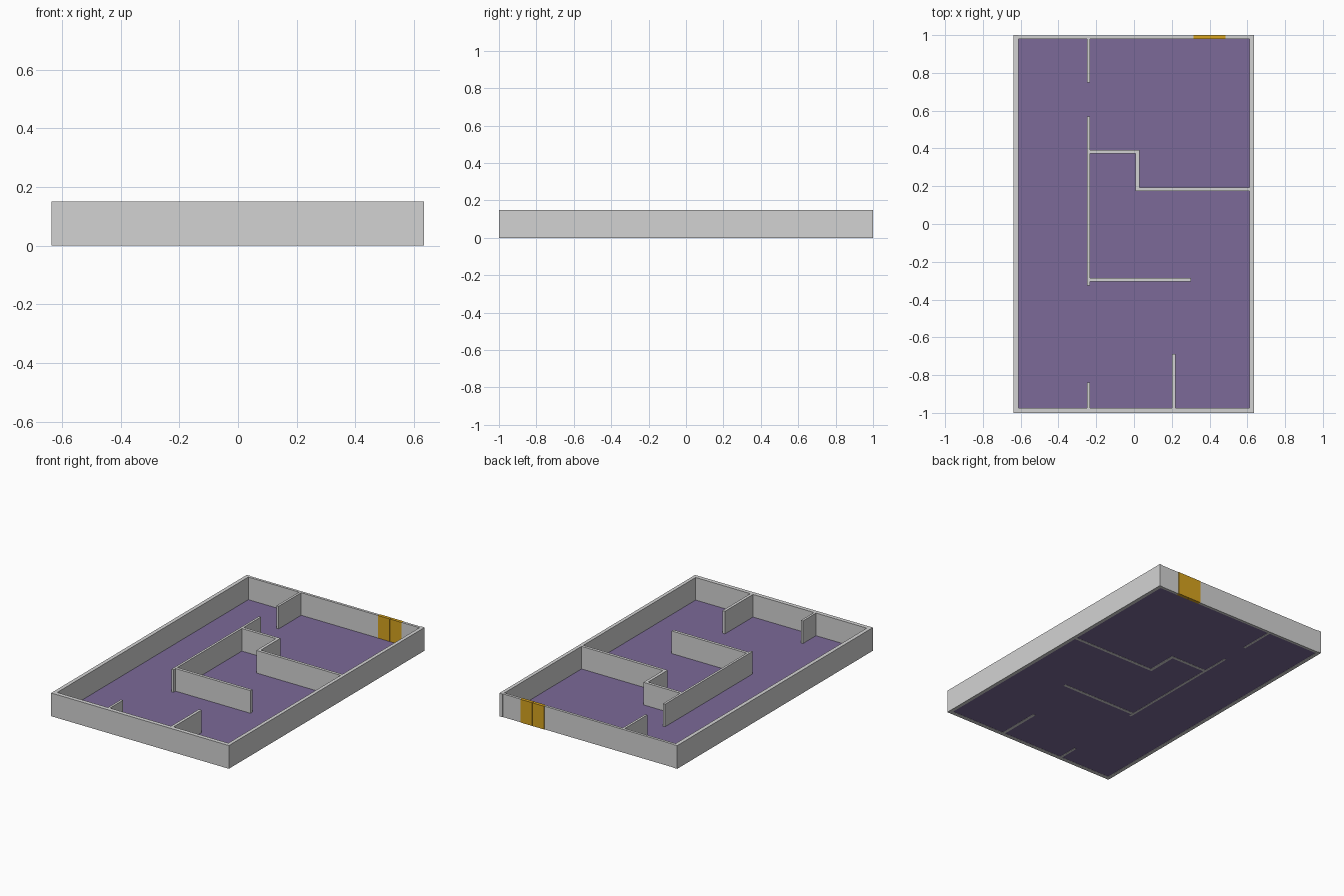
import bpy
import bmesh
from mathutils import Matrix, Vector

if "Cube" in bpy.data.objects:
    bpy.data.objects.remove(bpy.data.objects["Cube"])

HEIGHT = 0.15


def make_material(name, rgb):
    mat = bpy.data.materials.new(name)
    mat.use_nodes = True
    mat.diffuse_color = (*rgb, 1)
    mat.node_tree.nodes["Principled BSDF"].inputs["Base Color"].default_value = (*rgb, 1)
    return mat


def box(name, mat, x0, x1, y0, y1, z0=0.0, z1=HEIGHT):
    """Flat-faced box between two corners."""
    size = Vector((x1 - x0, y1 - y0, z1 - z0))
    middle = Vector((x0 + x1, y0 + y1, z0 + z1)) / 2
    bm = bmesh.new()
    bmesh.ops.create_cube(bm, size=1, matrix=Matrix.Translation(middle) @ Matrix.Diagonal((*size, 1)))
    mesh = bpy.data.meshes.new(name)
    bm.to_mesh(mesh)
    bm.free()
    mesh.materials.append(mat)
    obj = bpy.data.objects.new(name, mesh)
    bpy.context.collection.objects.link(obj)
    return obj


grey = make_material("wall grey", (0.65, 0.65, 0.65))
purple = make_material("floor purple", (0.20, 0.144, 0.315))
gold = make_material("door gold", (0.68, 0.37, 0.014))

# Floor slab, just above the wall bottoms
box("floor", purple, -0.612, 0.612, -0.975, 0.982, 0.001, 0.004)

# Outer walls, with a gap in the back one for the door
box("left_wall", grey, 0.612, 0.635, -1, 1)
box("right_wall", grey, -0.637, -0.612, -1, 1)
box("front_wall", grey, -0.612, 0.612, -1, -0.973)
box("back_wall_long", grey, -0.612, 0.315, 0.98, 0.997)
box("back_wall_short", grey, 0.485, 0.612, 0.98, 0.997)

# Hallway partition in three stretches, with open doorways between them
for label, y0, y1 in (("front", -0.973, -0.84), ("middle", -0.325, 0.57), ("back", 0.75, 0.98)):
    box("hall_wall_" + label, grey, -0.249, -0.234, y0, y1)

# Stepped room divider
box("step_wall_inner", grey, -0.234, 0.029, 0.374, 0.393)
box("step_wall_link", grey, 0.009, 0.029, 0.193, 0.374)
box("step_wall_outer", grey, 0.009, 0.612, 0.174, 0.193)

# Free-ended partitions
box("room_wall", grey, -0.234, 0.302, -0.304, -0.285)
box("front_stub_wall", grey, 0.202, 0.221, -0.973, -0.687)

# Double door
for side, x0, x1 in (("right", 0.315, 0.399), ("left", 0.401, 0.485)):
    box("door_leaf_" + side, gold, x0, x1, 0.979, 1.0)
